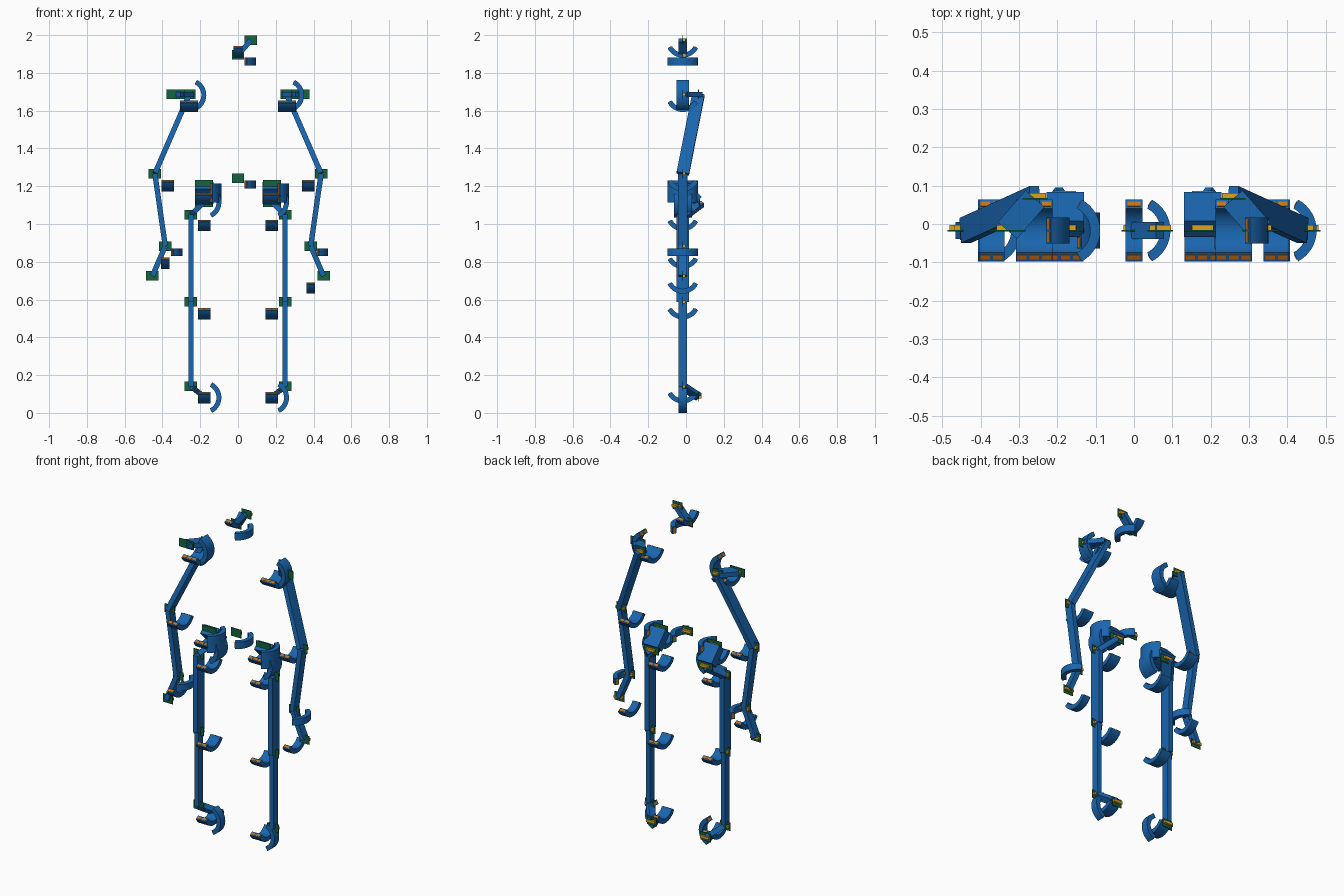
import bpy, bmesh, math
from mathutils import Vector, Matrix

if "Cube" in bpy.data.objects:
    bpy.data.objects.remove(bpy.data.objects["Cube"])

X, Y, Z = Vector((1, 0, 0)), Vector((0, 1, 0)), Vector((0, 0, 1))
Y0, YB = -0.017, 0.071          # front joint plane, rear joint plane


def material(name, color):
    m = bpy.data.materials.new(name)
    m.diffuse_color = (*color, 1)
    m.use_nodes = True
    m.node_tree.nodes["Principled BSDF"].inputs["Base Color"].default_value = m.diffuse_color
    return m


BLUE = material("blue", (0.01, 0.133, 0.43))
GREEN = material("green", (0.008, 0.13, 0.05))
GOLD = material("gold", (0.72, 0.37, 0.013))
ORANGE = material("orange", (0.58, 0.17, 0.006))


def box(name, center, size, mat, axes=(X, Y, Z)):
    bm = bmesh.new()
    bmesh.ops.create_cube(bm, size=1)
    rot = Matrix(axes).transposed()
    for v in bm.verts:
        v.co = rot @ Vector([c * s for c, s in zip(v.co, size)]) + Vector(center)
    bmesh.ops.recalc_face_normals(bm, faces=bm.faces)
    return finish(name, bm, mat)


def finish(name, bm, mat):
    me = bpy.data.meshes.new(name)
    bm.to_mesh(me)
    bm.free()
    me.materials.append(mat)
    ob = bpy.data.objects.new(name, me)
    bpy.context.collection.objects.link(ob)
    return ob


# curved rail: ring sector round an axis, bulging along d, with contact pads on its ends
def arc(name, center, axis, d, width, ro=0.091, ri=0.065, half=math.radians(62), n=16):
    c, t = Vector(center), axis.cross(d)
    bm = bmesh.new()
    rings = []
    for i in range(n + 1):
        a = -half + 2 * half * i / n
        r = d * math.cos(a) + t * math.sin(a)
        rings.append([bm.verts.new(c + r * q + axis * (s * width / 2))
                      for q, s in ((ro, -1), (ro, 1), (ri, 1), (ri, -1))])
    for p, q in zip(rings, rings[1:]):
        for k in range(4):
            bm.faces.new((p[k], p[(k + 1) % 4], q[(k + 1) % 4], q[k]))
    bm.faces.new(rings[0])
    bm.faces.new(rings[-1][::-1])
    bmesh.ops.recalc_face_normals(bm, faces=bm.faces)
    ob = finish(name, bm, BLUE)
    bpy.context.view_layer.objects.active = ob
    ob.select_set(True)
    bpy.ops.object.shade_smooth_by_angle(angle=math.radians(30))
    ob.select_set(False)
    pads = max(1, round(width / 0.032))
    step = width / pads
    for s in (-1, 1):
        r = d * math.cos(half) + t * (s * math.sin(half))
        tan = axis.cross(r)
        for k in range(pads):
            p = c + r * (ro + ri) / 2 + tan * s * 0.0003 + axis * ((k + 0.5) * step - width / 2)
            box(name + "_contact", p, (step * 0.75, 0.014, 0.003), ORANGE, (axis, r, tan))


# strut between two joints; wide is the direction of its broad side
def link(name, a, b, depth, wide=Y, thick=0.028):
    a, b = Vector(a), Vector(b)
    d = (b - a).normalized()
    w = (wide - d * wide.dot(d)).normalized()
    box(name, (a + b) / 2, (depth, thick, (b - a).length), BLUE, (w, d.cross(w), d))


# green joint plate with a gold connector behind it
def joint(name, p, width=0.066):
    p = Vector(p)
    box(name + "_plate", p, (width, 0.004, 0.05), GREEN)
    box(name + "_connector", p + Y * 0.007, (0.056, 0.016, 0.016), GOLD)


# head and waist
joint("neck_joint", (0, Y0, 1.895))
joint("head_joint", (0.068, Y0, 1.973))
link("head_link", (0, Y0, 1.895), (0.068, Y0, 1.973), 0.044)
arc("neck_turn_rail", (0.004, Y0, 1.86), Z, X, 0.042)
arc("neck_nod_rail", (0, Y0, 1.972), X, -Z, 0.045)
joint("waist_joint", (0, Y0, 1.242))
arc("waist_rail", (0.004, Y0, 1.208), Z, X, 0.042)

for side, s in (("left", -1), ("right", 1)):
    def P(x, y, z):
        return (s * x, y, z)

    def n(part):
        return side + "_" + part

    # arm joints and struts
    sh1, sh2 = P(0.33, Y0, 1.686), P(0.258, YB - 0.005, 1.686)
    elbow, wrist, hand = P(0.44, Y0, 1.267), P(0.385, Y0, 0.883), P(0.453, Y0, 0.725)
    joint(n("shoulder_outer"), sh1, 0.095)
    joint(n("shoulder_rear"), sh2)
    joint(n("elbow"), elbow)
    joint(n("wrist"), wrist)
    joint(n("hand"), hand)
    link(n("shoulder_link"), sh1, sh2, 0.066)
    link(n("upper_arm"), sh2, elbow, 0.066)
    link(n("forearm"), elbow, wrist, 0.05)
    link(n("hand_link"), wrist, hand, 0.044)

    # arm rails
    arc(n("shoulder_swing_rail"), P(0.26, Y0, 1.684), X, -Z, 0.095)
    arc(n("shoulder_lift_rail"), P(0.259, Y0, 1.682), Y, X, 0.068)
    arc(n("elbow_rail"), P(0.371, Y0, 1.263), X, -Z, 0.066)
    arc(n("wrist_turn_rail"), P(0.385, Y0, 0.85), Z, X, 0.04)
    arc(n("wrist_bend_rail"), P(0.385, Y0, 0.722 if s > 0 else 0.853), X, -Z, 0.044)

    # leg joints and struts
    hip1, hip2 = P(0.179, Y0, 1.207), P(0.179, YB, 1.115)
    thigh, knee = P(0.249, Y0, 1.05), P(0.249, Y0, 0.588)
    ankle, foot = P(0.249, Y0, 0.14), P(0.179, YB - 0.004, 0.085)
    joint(n("hip"), hip1, 0.095)
    joint(n("hip_rear"), hip2, 0.095)
    for part, p in (("thigh", thigh), ("knee", knee), ("ankle", ankle), ("foot", foot)):
        joint(n(part), p)
    link(n("hip_panel"), P(0.179, Y0 + 0.004, 1.204), P(0.179, YB - 0.008, 1.124), 0.098, X, 0.056)
    link(n("hip_link"), hip2, thigh, 0.066)
    link(n("thigh_strut"), thigh, knee, 0.066)
    link(n("shin_strut"), knee, ankle, 0.044)
    link(n("foot_link"), ankle, foot, 0.04)

    # leg rails
    arc(n("hip_turn_rail"), P(0.179, Y0, 1.165), Z, X, 0.1)
    arc(n("hip_swing_rail"), P(0.179, Y0, 1.194), X, -Z, 0.095)
    arc(n("hip_spread_rail"), P(0.179, Y0, 1.115), Y, X, 0.095)
    for part, z in (("thigh", 1.053), ("knee", 0.586), ("ankle", 0.141)):
        arc(n(part + "_rail"), P(0.179, Y0, z), X, -Z, 0.066)
    arc(n("ankle_roll_rail"), P(0.179, Y0, 0.081), Y, X, 0.044)
